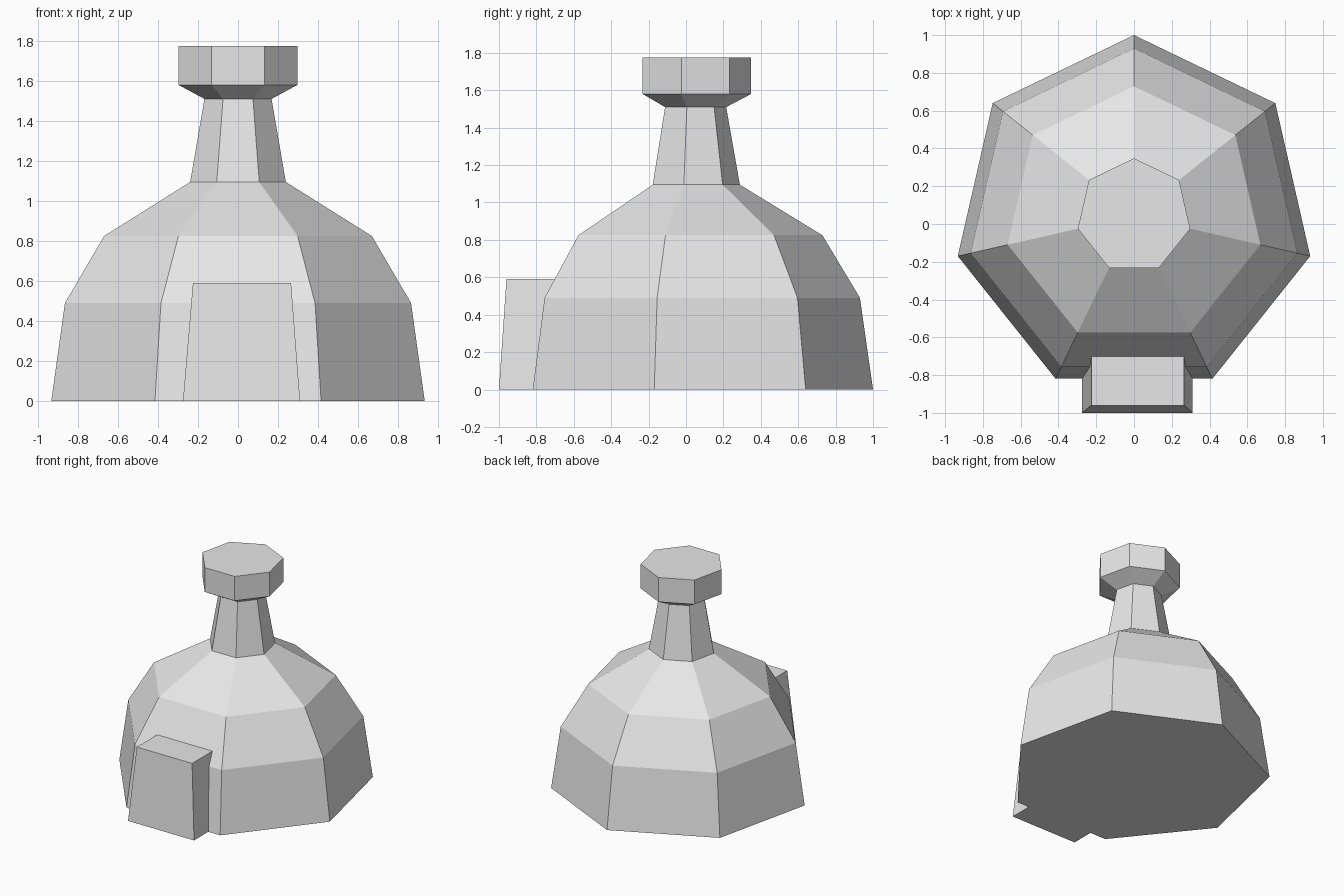
import bpy, bmesh, math

cube = bpy.data.objects.get("Cube")
if cube:
    bpy.data.objects.remove(cube, do_unlink=True)

GREY = (0.8, 0.8, 0.8, 1.0)
mat = bpy.data.materials.new("plain grey")
mat.use_nodes = True
mat.diffuse_color = GREY
mat.node_tree.nodes["Principled BSDF"].inputs["Base Color"].default_value = GREY

SIDES = 7
CENTRE_Y = 0.043


def finish(name, bm):
    bmesh.ops.recalc_face_normals(bm, faces=bm.faces)
    mesh = bpy.data.meshes.new(name)
    bm.to_mesh(mesh)
    bm.free()
    mesh.materials.append(mat)
    obj = bpy.data.objects.new(name, mesh)
    bpy.context.collection.objects.link(obj)
    return obj


def loft(name, rings):
    """Closed solid through a stack of rings of points."""
    bm = bmesh.new()
    loops = [[bm.verts.new(p) for p in ring] for ring in rings]
    n = len(loops[0])
    for low, high in zip(loops, loops[1:]):
        for i in range(n):
            j = (i + 1) % n
            bm.faces.new((low[i], low[j], high[j], high[i]))
    bm.faces.new(loops[0][::-1])
    bm.faces.new(loops[-1])
    return finish(name, bm)


def heptagon(radius, z):
    """Seven-sided ring with one corner pointing to the back."""
    angles = [2 * math.pi * i / SIDES for i in range(SIDES)]
    return [(-radius * math.sin(a), CENTRE_Y + radius * math.cos(a), z) for a in angles]


def rectangle(x0, x1, y0, y1, z):
    return [(x0, y0, z), (x1, y0, z), (x1, y1, z), (x0, y1, z)]


# Faceted dome, neck and flared cap, each as (radius, height) profiles
profiles = {
    "dome": [(0.957, 0), (0.887, 0.49), (0.686, 0.825), (0.245, 1.095)],
    "neck": [(0.245, 1.095), (0.172, 1.51)],
    "cap": [(0.172, 1.51), (0.305, 1.58), (0.305, 1.775)],
}
for name, profile in profiles.items():
    loft(name, [heptagon(r, z) for r, z in profile])

# Tapered entrance block on the front, running into the dome
loft("entrance", [rectangle(-0.275, 0.31, -1.0, -0.5, 0),
                  rectangle(-0.225, 0.265, -0.96, -0.54, 0.59)])
